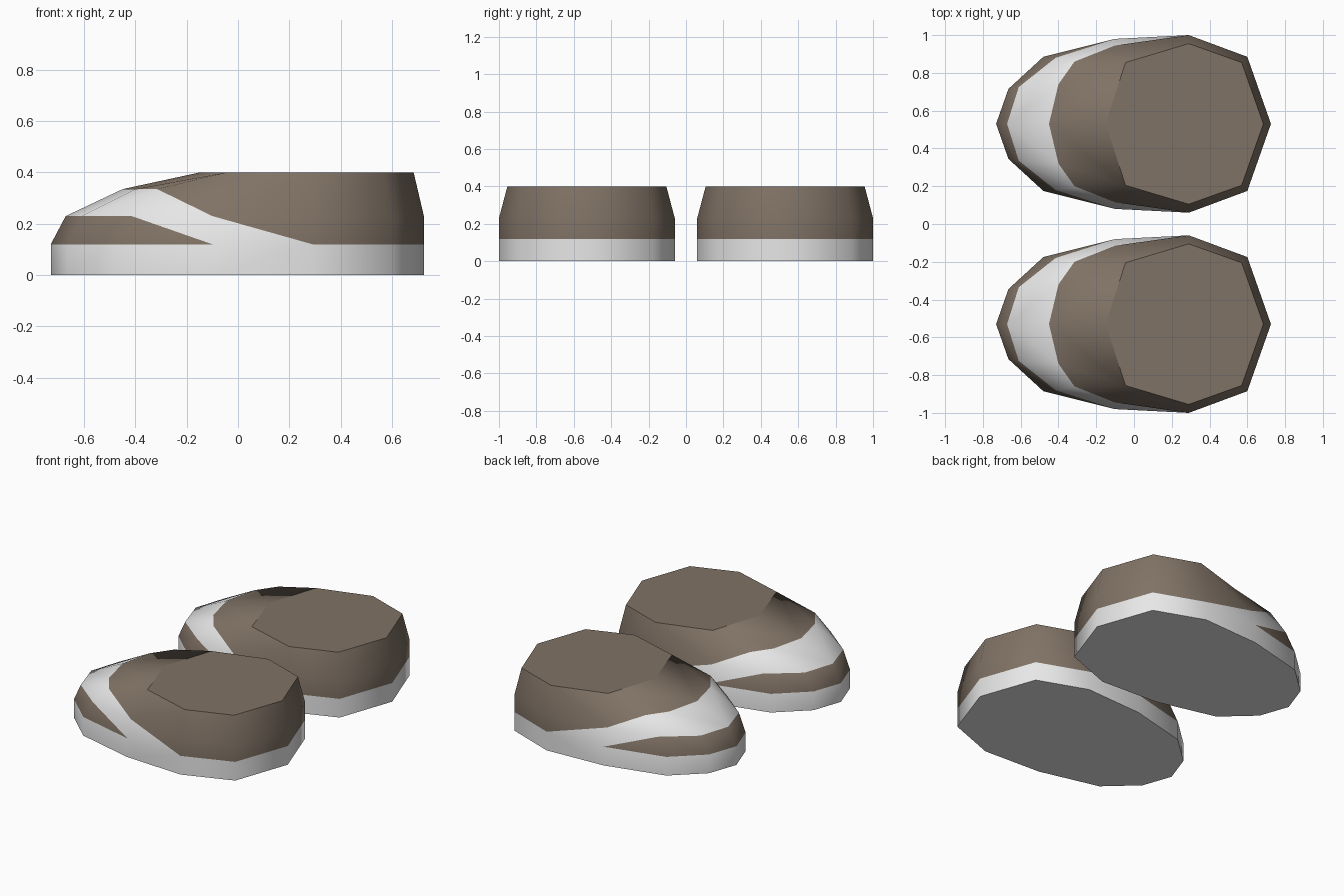
import bpy, bmesh

if "Cube" in bpy.data.objects:
    bpy.data.objects.remove(bpy.data.objects["Cube"])


def material(name, rgb):
    m = bpy.data.materials.new(name)
    m.diffuse_color = (*rgb, 1)
    m.use_nodes = True
    m.node_tree.nodes["Principled BSDF"].inputs["Base Color"].default_value = m.diffuse_color
    return m


WHITE, BROWN = 0, 1
materials = [material("off white", (0.83, 0.83, 0.83)),
             material("brown", (0.215, 0.168, 0.13))]

# Half outlines from toe to heel: (x, sideways offset)
SOLE = [(-.73, 0), (-.665, .185), (-.48, .355), (-.10, .45),
        (.29, .47), (.60, .355), (.725, 0)]
MIDDLE = [(-.672, 0), (-.61, .195), (-.415, .35), (-.10, .415),
          (.29, .47), (.60, .355), (.725, 0)]
TOE_CAP = [(-.45, 0), (-.40, .21), (-.315, .33)]
TOP = [(-.15, 0), (-.045, .325), (.29, .425), (.57, .325), (.685, 0)]


def half_shoe(bm, side):
    def ring(points, z):
        return [bm.verts.new((x, y * side, z)) for x, y in points]

    def face(mat, *verts):
        f = bm.faces.new(verts)
        f.material_index = mat
        f.smooth = True

    a, b, c = ring(SOLE, 0), ring(SOLE, .12), ring(MIDDLE, .23)
    d, t = ring(TOE_CAP, .335), ring(TOP, .40)
    # sole: bottom and rim
    face(WHITE, *a)
    for i in range(6):
        face(WHITE, a[i], a[i + 1], b[i + 1], b[i])
    # brown toe band ending in a point
    for i in range(2):
        face(BROWN, b[i], b[i + 1], c[i + 1], c[i])
    face(BROWN, b[2], b[3], c[2])
    # white stripe sweeping over the toe
    face(WHITE, b[3], c[3], c[2])
    face(WHITE, b[3], b[4], c[3])
    for i in range(2):
        face(WHITE, c[i], c[i + 1], d[i + 1], d[i])
    face(WHITE, c[2], c[3], d[2])
    # heel sides
    face(BROWN, b[4], c[4], c[3])
    for i in (4, 5):
        face(BROWN, b[i], b[i + 1], c[i + 1], c[i])
    for i in (3, 4, 5):
        face(BROWN, c[i], c[i + 1], t[i - 1], t[i - 2])
    # instep
    face(BROWN, d[0], d[1], t[1], t[0])
    face(BROWN, d[1], d[2], t[1])
    face(BROWN, d[2], c[3], t[1])
    # flat top
    face(BROWN, *t)


bm = bmesh.new()
for side in (1, -1):
    half_shoe(bm, side)
bmesh.ops.remove_doubles(bm, verts=bm.verts[:], dist=.0001)
bmesh.ops.recalc_face_normals(bm, faces=bm.faces[:])
# join the halves of the top and bottom, then keep their rims sharp
seams = [e for e in bm.edges if len(e.link_faces) == 2
         and all(abs(f.normal.z) > .999 for f in e.link_faces)]
bmesh.ops.dissolve_edges(bm, edges=seams, use_verts=False)
bm.normal_update()
for f in bm.faces:
    if abs(f.normal.z) > .999:
        f.smooth = False
        for e in f.edges:
            e.smooth = False
mesh = bpy.data.meshes.new("shoe")
bm.to_mesh(mesh)
bm.free()
for m in materials:
    mesh.materials.append(m)

# the pair
for name, y in (("front_shoe", -.53), ("back_shoe", .53)):
    shoe = bpy.data.objects.new(name, mesh)
    shoe.location.y = y
    bpy.context.collection.objects.link(shoe)
